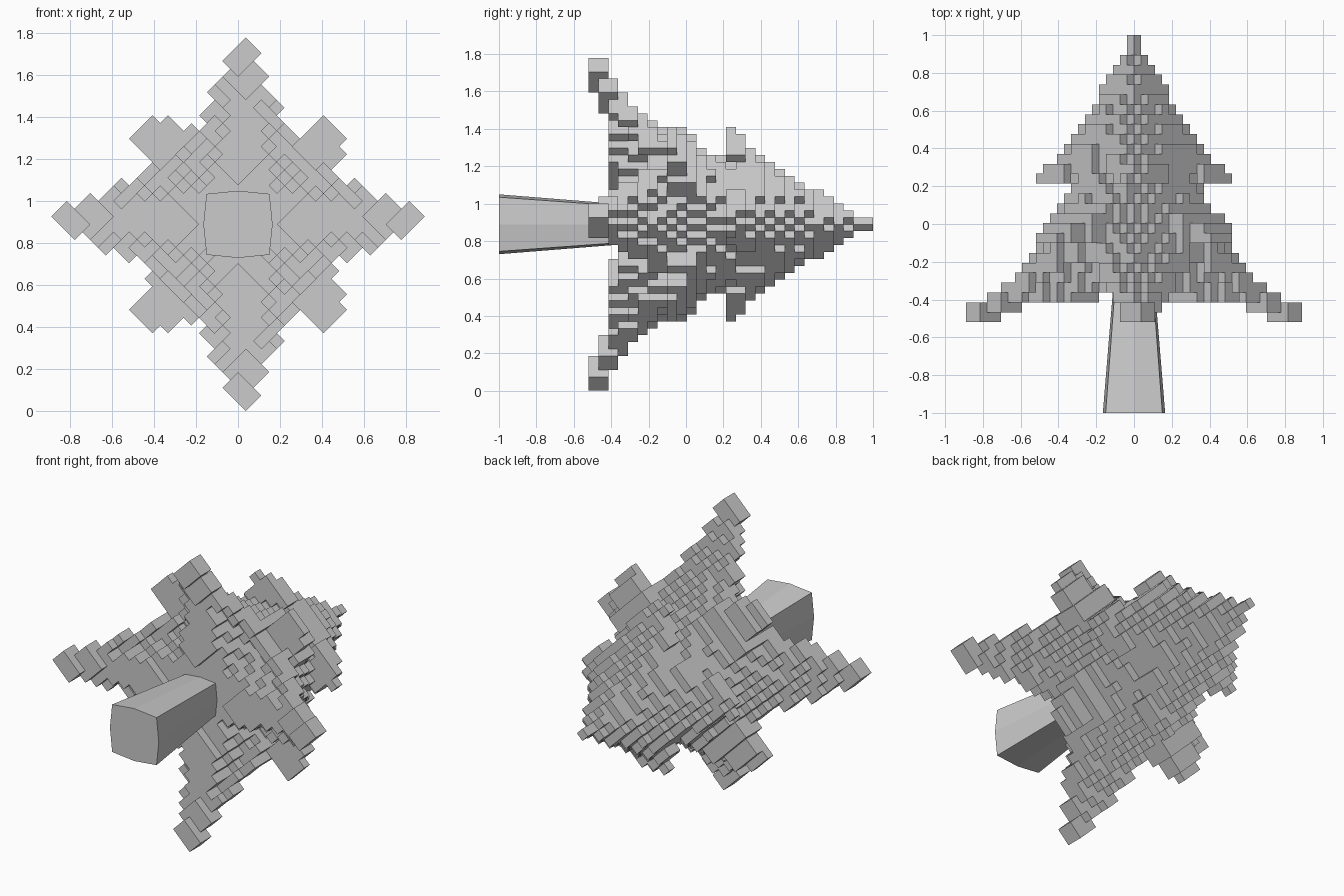
import bpy, bmesh, math

if "Cube" in bpy.data.objects:
    bpy.data.objects.remove(bpy.data.objects["Cube"])

H = 1.52 / 29            # cube size
S = H / math.sqrt(2)     # half diagonal of a cube (grid is turned 45 degrees about y)
CZ = 0.89                # height of the tree axis

# cone radius per layer of each tier, counted from the treetop
UPPER = [(0, .03), (1, .04), (4, .13), (7, .21), (10, .31), (12, .39), (13, .46), (14, .50)]
MIDDLE = [(8, .16), (13, .30), (15, .34), (16, .37), (17, .41), (18, .50), (19, .61), (20, .64)]
LOWER = [(12, .22), (17, .38), (20, .46), (22, .52), (23, .57), (24, .62), (25, .70),
         (26, .77), (27, .87), (28, .87)]
CORE = [(12, .29), (18, .29), (26, .14), (28, .0)]   # narrowing underside of the lowest tier


def at(table, k):
    for (k0, r0), (k1, r1) in zip(table, table[1:]):
        if k0 <= k <= k1:
            return r0 + (r1 - r0) * (k - k0) / (k1 - k0)
    return 0


def along_across(p, q, p_shift, q_shift):
    if abs(p) >= abs(q):
        return abs(p), abs(q - p_shift)
    return abs(q), abs(p - q_shift)


def in_star(a, b, tip, inner):
    return b * (tip - inner) <= inner * (tip - a)


def filled(i, j, k):
    x, z, u, v = (i - j) * S, (i + j) * S, i * H, j * H
    r = math.hypot(x, z)
    a, b = along_across(x, z, 0.025, 0.025)
    # upper tier: points up, down, left and right
    if r <= at(UPPER, k) and (k < 11 or in_star(a, b, 0.62, 0.21)):
        if r >= {13: 0.27, 14: 0.37}.get(k, 0):
            return True
    # lower tier: long points in the same directions, hollowed between them
    R = at(LOWER, k)
    if r <= R:
        if k >= 26:
            if in_star(a, b, 0.94, 0.28 if r > 0.6 else 0.15) and \
                    a - b >= {26: 0.19, 27: 0.60, 28: 0.70}[k]:
                return True
        elif in_star(a, b, 0.94, 0.29 if r > R - 0.12 else at(CORE, k)):
            return True
    # middle tier: points on the diagonals
    if r <= at(MIDDLE, k):
        a, b = along_across(u, v, -0.025, 0.025)
        if in_star(a, b, 0.84, 0.23) and r >= {19: 0.36, 20: 0.47}.get(k, 0):
            return True
    return False


def make_object(name, bm):
    bmesh.ops.recalc_face_normals(bm, faces=bm.faces)
    mesh = bpy.data.meshes.new(name)
    bm.to_mesh(mesh)
    bm.free()
    ob = bpy.data.objects.new(name, mesh)
    bpy.context.collection.objects.link(ob)
    return ob


# foliage: outer faces of all filled cubes
N = 14
cubes = {(i, j, k) for k in range(29) for i in range(-N, N + 1)
         for j in range(-N, N + 1) if filled(i, j, k)}
bm = bmesh.new()
corner_verts = {}


def corner(i, j, k):
    key = (i, j, k)
    if key not in corner_verts:
        p, q = i - 0.5, j - 0.5
        corner_verts[key] = bm.verts.new(((p - q) * S, 1 - k * H, CZ + (p + q) * S))
    return corner_verts[key]


for c in sorted(cubes):
    for axis in range(3):
        for side in (0, 1):
            n = list(c)
            n[axis] += 2 * side - 1
            if tuple(n) in cubes:
                continue
            loop = []
            for s, t in ((0, 0), (1, 0), (1, 1), (0, 1)):
                p = list(c)
                p[axis] += side
                p[(axis + 1) % 3] += s
                p[(axis + 2) % 3] += t
                loop.append(corner(*p))
            if side == 0:
                loop.reverse()
            bm.faces.new(loop)
make_object("foliage", bm)

# trunk: tapered post with slightly bulging sides
section = [(0, .16), (.15, .145), (.165, 0), (.15, -.145),
           (0, -.16), (-.15, -.145), (-.165, 0), (-.15, .145)]
bm = bmesh.new()
rings = [[bm.verts.new((x * f, y, CZ + z * f)) for x, z in section]
         for y, f in ((-1, 1), (-0.36, 0.68))]
for n in range(8):
    m = (n + 1) % 8
    bm.faces.new((rings[0][n], rings[0][m], rings[1][m], rings[1][n]))
for ring in rings:
    bm.faces.new(ring)
make_object("trunk", bm)
